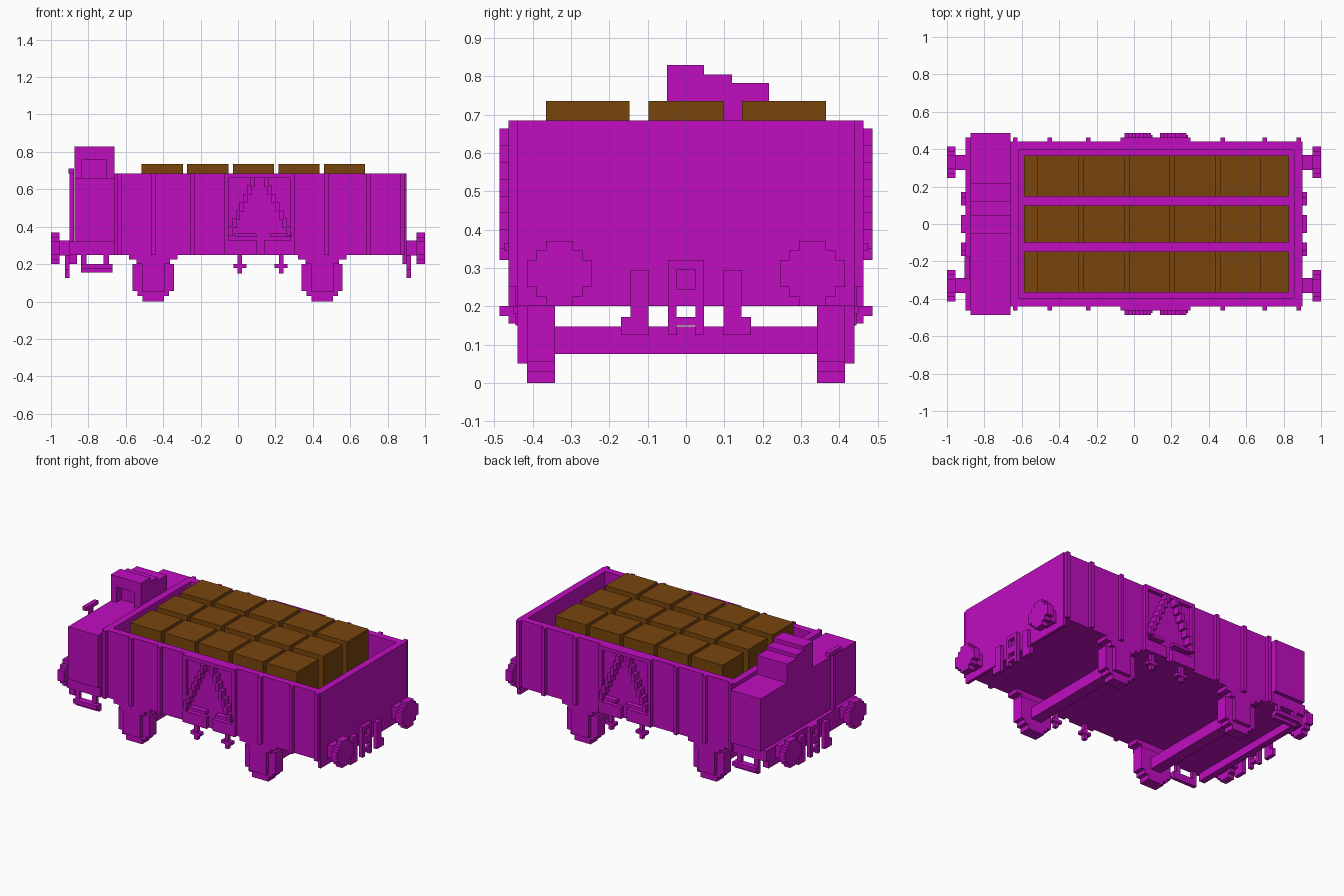
import bpy
import bmesh

if "Cube" in bpy.data.objects:
    bpy.data.objects.remove(bpy.data.objects["Cube"], do_unlink=True)


def material(name, colour):
    m = bpy.data.materials.new(name)
    m.use_nodes = True
    m.diffuse_color = colour
    m.node_tree.nodes["Principled BSDF"].inputs["Base Color"].default_value = colour
    return m


PURPLE = material("wagon purple", (0.53, 0.004, 0.53, 1))
BROWN = material("crate brown", (0.19, 0.06, 0.004, 1))


def part(name, boxes, mat=PURPLE):
    """One object made of boxes given as (x0, x1, y0, y1, z0, z1)."""
    bm = bmesh.new()
    for x0, x1, y0, y1, z0, z1 in boxes:
        cube = bmesh.ops.create_cube(bm, size=1)["verts"]
        bmesh.ops.scale(bm, vec=(x1 - x0, y1 - y0, z1 - z0), verts=cube)
        bmesh.ops.translate(bm, vec=((x0 + x1) / 2, (y0 + y1) / 2, (z0 + z1) / 2), verts=cube)
    mesh = bpy.data.meshes.new(name)
    bm.to_mesh(mesh)
    bm.free()
    mesh.materials.append(mat)
    obj = bpy.data.objects.new(name, mesh)
    bpy.context.collection.objects.link(obj)
    return obj


def both_y(boxes):
    return boxes + [(a, b, -d, -c, e, f) for a, b, c, d, e, f in boxes]


def both_x(boxes):
    return boxes + [(-b, -a, c, d, e, f) for a, b, c, d, e, f in boxes]


# Open box body with floor
L, R, W, TOP, LOW = -0.66, 0.9, 0.44, 0.685, 0.25
T = 0.045
part("wagon_floor", [(L, R, -W, W, LOW, 0.3)])
part("wagon_walls", both_y([(L, R, W - T, W, 0.3, TOP)]) + [
    (L, L + T, T - W, W - T, 0.3, TOP), (R - T, R, T - W, W - T, 0.3, TOP)])
part("end_sill", [(R - 0.02, R, -W, W, 0.2, LOW)])

# Side ribs
ribs = [(x - 0.012, x + 0.012, W, 0.463, LOW, TOP)
        for x in (-0.635, -0.45, -0.245, -0.06, 0.29, 0.475, 0.7, 0.88)]
part("side_ribs", both_y(ribs))

# Stepped diagonal braces around the side doors
brace = []
STEPS = 7
for i in range(STEPS):
    z = 0.35 + i * 0.044
    x = -0.04 + i * 0.02
    for c in (x, 0.23 - x):
        brace.append((c - 0.012, c + 0.012, W, 0.487, z, z + 0.05))
for c in (0.025, 0.215):
    brace.append((c - 0.075, c + 0.075, W, 0.463, LOW, 0.325))
    brace.append((c - 0.045, c + 0.075, W, 0.475, 0.345, 0.365))
brace.append((-0.06, 0.29, W, 0.463, 0.66, TOP))
part("door_braces", both_y(brace))

# Door latches hanging under the sides
latch = []
for c in (0.01, 0.23):
    latch += [(c - 0.012, c + 0.012, 0.42, 0.445, 0.15, LOW),
              (c - 0.035, c + 0.035, 0.415, 0.45, 0.18, 0.2)]
part("door_latches", both_y(latch))

# Crates: a sunken lower layer and separate upper stacks
ROWS = ((-0.365, -0.148), (-0.098, 0.098), (0.146, 0.365))
part("lower_crates", [(-0.588, 0.828, a, b, 0.3, 0.45) for a, b in ROWS], BROWN)
part("upper_crates", [(-0.515 + i * 0.2435, -0.295 + i * 0.2435, a, b, 0.45, 0.735)
                      for i in range(5) for a, b in ROWS], BROWN)

# Brake platform, low cabin and stepped tall cabin
part("brake_platform", [(-0.9, L, -0.463, 0.463, LOW, 0.32),
                        (-0.9, -0.86, -W, W, 0.2, LOW)])
part("cabin_base", [(-0.875, L, -0.487, 0.487, 0.32, 0.66)])
part("cabin_tower", [(-0.875, L, 0, 0.047, 0.66, 0.83),
                     (-0.875, L, 0.047, 0.12, 0.66, 0.805),
                     (-0.875, L, 0.12, 0.217, 0.66, 0.782)])
# Recessed cabin opening in a frame
part("cabin_frame", [(-0.875, -0.835, -0.05, 0, 0.66, 0.83),
                     (-0.705, L, -0.05, 0, 0.66, 0.83),
                     (-0.835, -0.705, -0.05, 0, 0.76, 0.83)])
part("brake_handle", [(-0.9, -0.877, -0.247, -0.223, 0.32, 0.71),
                      (-0.905, -0.877, -0.295, -0.175, 0.685, 0.71)])

# Steps below the platform
part("footsteps", both_y([(-0.84, -0.81, W, 0.463, 0.155, LOW),
                          (-0.72, -0.69, W, 0.463, 0.155, LOW),
                          (-0.84, -0.67, W, 0.463, 0.155, 0.2),
                          (-0.84, -0.67, 0.463, 0.487, 0.175, 0.2)]))

# Wheels, axle boxes, springs and axles
wheels, axle_boxes, springs, axles = [], [], [], []
for c in (-0.453, 0.45):
    for half, low in ((0.11, 0.055), (0.085, 0.03), (0.058, 0)):
        wheels.append((c - half, c + half, 0.342, 0.415, low, 0.2))
    axle_boxes.append((c - 0.06, c + 0.06, 0.415, W, 0.05, 0.2))
    springs += [(c - 0.09, c + 0.09, 0.36, W, 0.2, 0.225),
                (c - 0.13, c + 0.13, 0.36, W, 0.225, LOW)]
    axles.append((c - 0.037, c + 0.037, -0.345, 0.345, 0.075, 0.147))
part("wheels", both_y(wheels))
part("axle_boxes", both_y(axle_boxes))
part("springs", both_y(springs))
part("axles", axles)

# Buffers with stepped round heads
buffers = [(0.9, 0.955, 0.29, 0.37, 0.245, 0.325)]
for a, b in ((0.085, 0.035), (0.06, 0.06), (0.035, 0.085)):
    buffers.append((0.955, 1, 0.33 - a, 0.33 + a, 0.285 - b, 0.285 + b))
part("buffers", both_x(both_y(buffers)))

# Coupling chain and side hooks on both ends
coupling = both_y([(0.9, 0.925, 0.025, 0.047, 0.125, 0.32),
                   (0.9, 0.925, 0.098, 0.145, 0.125, 0.295),
                   (0.9, 0.925, 0.145, 0.17, 0.125, 0.172)])
coupling += [(0.9, 0.925, -0.025, 0.025, a, a + h)
             for a, h in ((0.15, 0.022), (0.2, 0.045), (0.295, 0.025))]
part("couplings", both_x(coupling))
